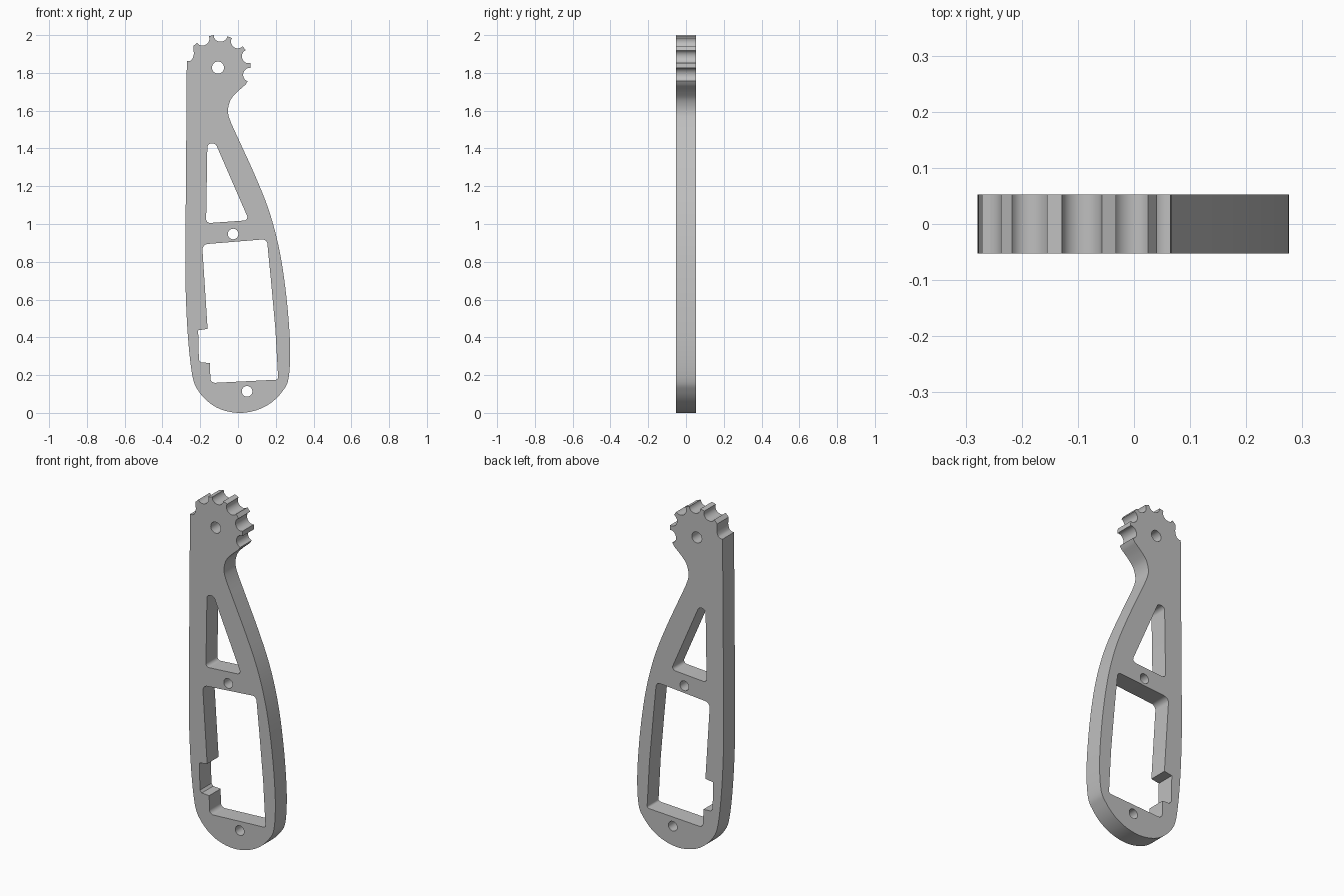
import bpy, bmesh, math
from mathutils import Vector

cube = bpy.data.objects.get("Cube")
if cube:
    bpy.data.objects.remove(cube, do_unlink=True)

THICKNESS = 0.105
GEAR = Vector((-0.106, 1.828))


def circle(centre, radius, n=28):
    return [Vector(centre) + radius * Vector((math.cos(a), math.sin(a)))
            for a in (math.tau * i / n for i in range(n))]


def smooth_path(points, steps=6):
    """Catmull-Rom curve through the points."""
    p = [Vector(q) for q in points]
    p = [2 * p[0] - p[1]] + p + [2 * p[-1] - p[-2]]
    out = []
    for a, b, c, d in zip(p, p[1:], p[2:], p[3:]):
        for i in range(steps):
            t = i / steps
            out.append(0.5 * (2 * b + (c - a) * t + (2 * a - 5 * b + 4 * c - d) * t ** 2
                              + (3 * b - a - 3 * c + d) * t ** 3))
    return out + [p[-2]]


def rounded(corners, n=6):
    """Polygon from (x, z, corner radius) with filleted corners."""
    out = []
    for i, (x, z, r) in enumerate(corners):
        p = Vector((x, z))
        if r == 0:
            out.append(p)
            continue
        u = (Vector(corners[i - 1][:2]) - p).normalized()
        v = (Vector(corners[(i + 1) % len(corners)][:2]) - p).normalized()
        half = u.angle(v) / 2
        centre = p + (u + v).normalized() * r / math.sin(half)
        start = p + u * r / math.tan(half) - centre
        end = p + v * r / math.tan(half) - centre
        for k in range(n + 1):
            out.append(centre + start.lerp(end, k / n).normalized() * r)
    return out


def polar(degrees, r=0.173):
    a = math.radians(degrees)
    return GEAR + r * Vector((math.cos(a), math.sin(a)))


def scoop(a, b, depth=0.032, n=12):
    """Half-round valley between two tooth corners."""
    mid, across = (a + b) / 2, (b - a) / 2
    inward = (GEAR - mid).normalized() * depth
    return [mid - across * math.cos(t) + inward * math.sin(t)
            for t in (math.pi * k / n for k in range(n + 1))]


# Outer contour: round foot, swelling right side, narrow neck
outline = smooth_path([
    (-0.271, 1.862), (-0.275, 1.3), (-0.278, 0.9), (-0.277, 0.65), (-0.264, 0.39),
    (-0.24, 0.19), (-0.204, 0.108), (-0.14, 0.045), (-0.07, 0.012), (0.013, 0),
    (0.1, 0.015), (0.177, 0.055), (0.235, 0.114), (0.267, 0.18), (0.276, 0.336),
    (0.263, 0.548), (0.237, 0.76), (0.204, 0.93), (0.156, 1.094), (0.087, 1.264),
    (0.01, 1.433), (-0.04, 1.544), (-0.053, 1.6), (-0.04, 1.655), (-0.008, 1.695),
    (0.04, 1.738)])

# Gear teeth around the head
pitch, half_tip = 360 / 11, 4.5
for k in range(5):
    tooth = -29 + k * pitch
    outline += scoop(polar(tooth + half_tip), polar(tooth + pitch - half_tip))
outline += [polar(-29 + 5 * pitch + half_tip)]
outline += smooth_path([(-0.236, 1.925), (-0.234, 1.9), (-0.242, 1.873), (-0.256, 1.862)], 3)

# Openings
triangle_window = rounded([
    (-0.162, 1.428, 0.022), (-0.118, 1.425, 0.022), (0.058, 1.02, 0.018), (-0.169, 1.004, 0.02)])
large_window = rounded([
    (-0.19, 0.892, 0.03), (0.153, 0.92, 0.025), (0.174, 0.707, 0), (0.198, 0.442, 0),
    (0.213, 0.176, 0.012), (-0.146, 0.158, 0.025), (-0.148, 0.264, 0),
    (-0.195, 0.267, 0), (-0.207, 0.28, 0), (-0.211, 0.437, 0), (-0.161, 0.445, 0)])
loops = [outline, triangle_window, large_window,
         circle(GEAR, 0.032), circle((-0.026, 0.947), 0.028), circle((0.048, 0.114), 0.028)]

# Filled, extruded profile turned into a mesh
curve = bpy.data.curves.new("arm_profile", 'CURVE')
curve.dimensions = '2D'
curve.fill_mode = 'BOTH'
curve.extrude = THICKNESS / 2
for loop in loops:
    spline = curve.splines.new('POLY')
    spline.points.add(len(loop) - 1)
    for point, p in zip(spline.points, loop):
        point.co = (p.x, p.y, 0, 1)
    spline.use_cyclic_u = True
arm = bpy.data.objects.new("toothed_lever_arm", curve)
bpy.context.collection.objects.link(arm)
arm.rotation_euler.x = math.pi / 2
bpy.ops.object.select_all(action='DESELECT')
arm.select_set(True)
bpy.context.view_layer.objects.active = arm
bpy.ops.object.convert(target='MESH')
arm = bpy.context.object
bpy.ops.object.transform_apply(location=False, rotation=True, scale=False)

bm = bmesh.new()
bm.from_mesh(arm.data)
bmesh.ops.remove_doubles(bm, verts=bm.verts, dist=0.0001)
bmesh.ops.recalc_face_normals(bm, faces=bm.faces)
bmesh.ops.dissolve_limit(bm, angle_limit=0.001, verts=[], edges=bm.edges)
bmesh.ops.triangulate(bm, faces=[f for f in bm.faces if len(f.verts) > 4])
bm.to_mesh(arm.data)
bm.free()
bpy.ops.object.shade_smooth_by_angle(angle=math.radians(30))

# Plain grey finish
grey = bpy.data.materials.new("plain_grey")
grey.use_nodes = True
colour = (0.52, 0.52, 0.52, 1)
grey.diffuse_color = colour
grey.node_tree.nodes["Principled BSDF"].inputs["Base Color"].default_value = colour
arm.data.materials.clear()
arm.data.materials.append(grey)
